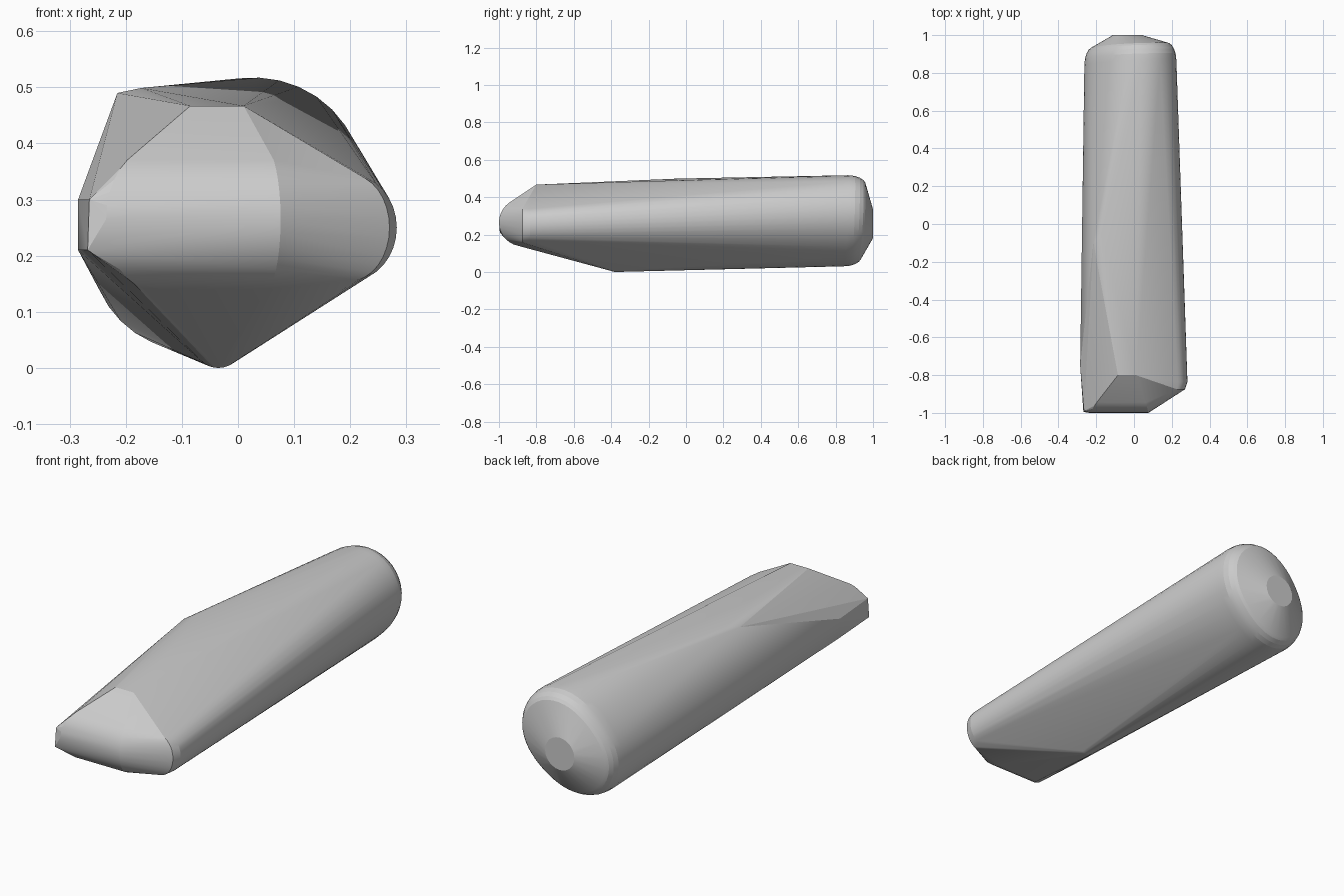
import bpy, bmesh
from math import sin, cos, pi

if "Cube" in bpy.data.objects:
    bpy.data.objects.remove(bpy.data.objects["Cube"])

pts = []


def ring(y, scale, n=48):
    # slightly skewed oval cross-section of the rear barrel
    for i in range(n):
        t = 2 * pi * i / n
        d = t - pi / 4
        r = scale * (0.2375 + 0.029 * cos(2 * d) + 0.013 * cos(d))
        pts.append((-0.03 + r * cos(t), y + 0.015 * cos(d), 0.263 + r * sin(t)))


# rear shoulder rounding
for y, s in ((0.855, 1.0), (0.89, 0.985), (0.915, 0.95), (0.935, 0.90), (0.945, 0.85)):
    ring(y, s)

# flat disc on the back end
for i in range(24):
    t = 2 * pi * i / 24
    pts.append((-0.035 + 0.077 * cos(t), 1.0, 0.258 + 0.077 * sin(t)))

# rounded nose: half-round running across x, tapering at the left
for i in range(17):
    a = -pi / 2 + pi * i / 16
    y, z = -0.875 - 0.125 * cos(a), 0.265 + 0.127 * sin(a)
    pts.append((0.048 + 0.028 * cos(a), y, z))
    pts.append((-0.15 - 0.085 * cos(a), y, z))

# rounded tip on the right side
for i in range(17):
    a = -pi / 2 + pi * i / 16
    z = 0.25 + 0.095 * sin(a)
    x = 0.2 + 0.07 * cos(a)
    pts.append((x, -0.875, z))
    pts.append((x + 0.013 * cos(a), -0.835, z))
    pts.append((x + 0.010 * cos(a), -0.80, z))

# rounded keel point underneath
for i in range(9):
    a = pi * (1.25 + 0.5 * i / 8)
    pts.append((-0.035 + 0.045 * cos(a), -0.38, 0.045 + 0.045 * sin(a)))

# hard corners: left cheek, top ledge, upper left shoulder
pts += [(-0.268, -0.995, 0.21), (-0.265, -0.99, 0.30),
        (-0.285, -0.75, 0.21), (-0.285, -0.75, 0.30),
        (-0.085, -0.80, 0.467), (0.01, -0.80, 0.467),
        (-0.215, -0.10, 0.490), (-0.172, -0.05, 0.499)]

# wrap everything in one convex skin
bm = bmesh.new()
for p in pts:
    bm.verts.new(p)
res = bmesh.ops.convex_hull(bm, input=bm.verts)
junk = {g for g in res["geom_interior"] + res["geom_unused"]
        if isinstance(g, bmesh.types.BMVert)}
bmesh.ops.delete(bm, geom=list(junk), context='VERTS')
bmesh.ops.remove_doubles(bm, verts=bm.verts, dist=0.0005)
bmesh.ops.recalc_face_normals(bm, faces=bm.faces)

mesh = bpy.data.meshes.new("hull_body")
bm.to_mesh(mesh)
bm.free()
body = bpy.data.objects.new("hull_body", mesh)
bpy.context.collection.objects.link(body)
bpy.context.view_layer.objects.active = body
body.select_set(True)
bpy.ops.object.shade_smooth_by_angle(angle=0.2)
